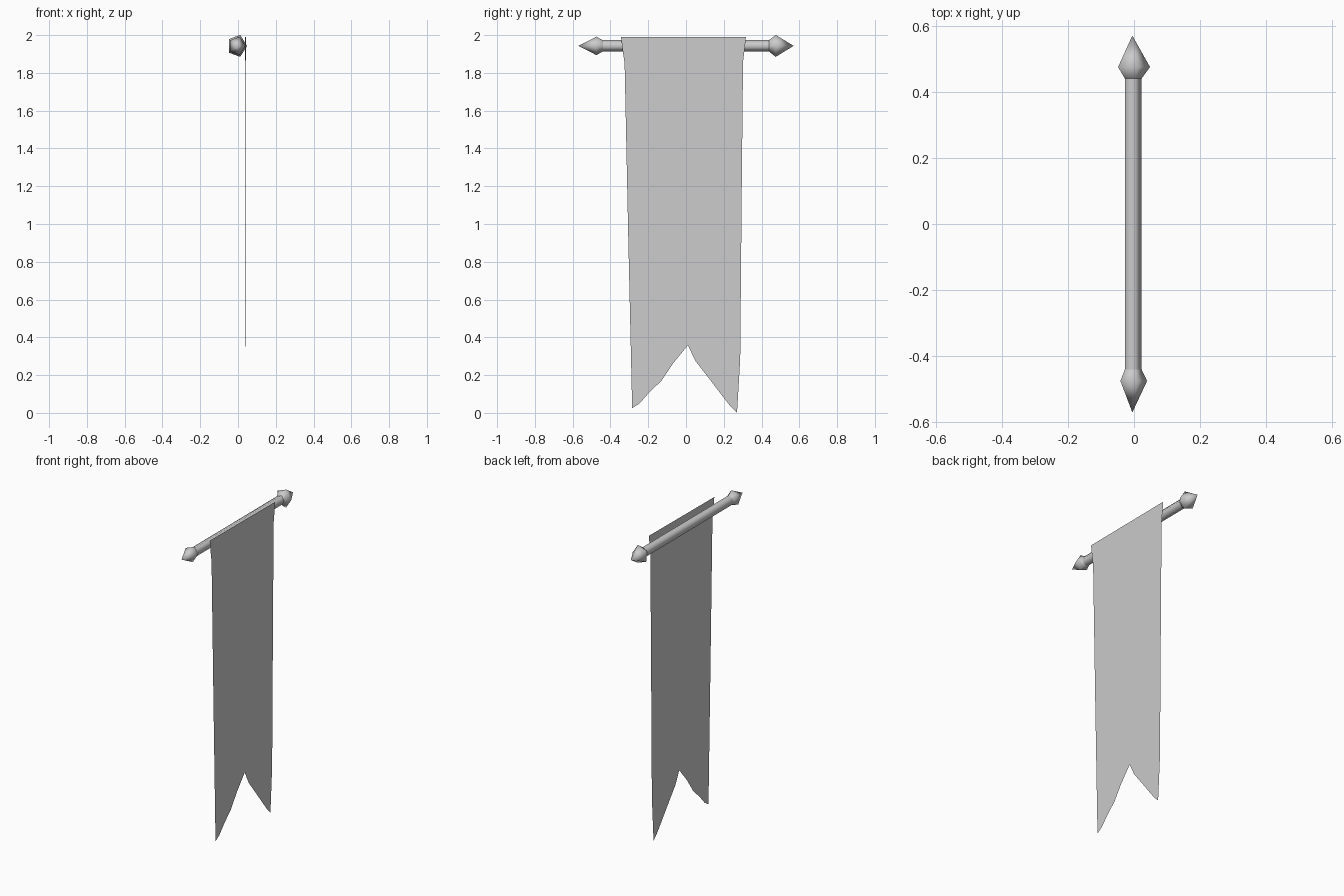
import bpy, bmesh
from math import cos, sin, tau

if "Cube" in bpy.data.objects:
    bpy.data.objects.remove(bpy.data.objects["Cube"])

CX, CZ, SIDES, SQUASH = -0.005, 1.943, 5, 0.875


def make_object(name, bm, smooth):
    bmesh.ops.recalc_face_normals(bm, faces=bm.faces)
    for f in bm.faces:
        f.smooth = smooth
    mesh = bpy.data.meshes.new(name)
    bm.to_mesh(mesh)
    bm.free()
    obj = bpy.data.objects.new(name, mesh)
    bpy.context.collection.objects.link(obj)
    return obj


def loft(name, sections):
    """Five-sided sweep along y through (y, radius); radius 0 makes a point."""
    bm = bmesh.new()
    rings = []
    for y, r in sections:
        if r == 0:
            rings.append([bm.verts.new((CX, y, CZ))] * SIDES)
        else:
            rings.append([bm.verts.new((CX + SQUASH * r * cos(tau * i / SIDES), y,
                                        CZ + r * sin(tau * i / SIDES)))
                          for i in range(SIDES)])
    for a, b in zip(rings, rings[1:]):
        for i in range(SIDES):
            j = (i + 1) % SIDES
            bm.faces.new(list(dict.fromkeys((a[i], a[j], b[j], b[i]))))
    return make_object(name, bm, True)


# Crossbar and the two pointed finials (the +y one is a little fatter)
loft("crossbar", [(-0.44, 0.032), (0.44, 0.032)])
for name, side, radius in (("finial_left", -1, 0.051), ("finial_right", 1, 0.061)):
    loft(name, [(side * 0.44, 0.032), (side * 0.475, radius), (side * 0.57, 0)])

# Hanging cloth: a single sheet with a swallowtail hem, split down the middle
left = [(-0.344, 1.99), (-0.337, 1.93), (-0.325, 1.85), (-0.305, 0.9), (-0.285, 0.025),
        (-0.246, 0.05), (-0.193, 0.11), (-0.13, 0.17), (-0.07, 0.26)]
right = [(0.05, 0.275), (0.12, 0.185), (0.19, 0.093), (0.235, 0.035), (0.27, 0.0),
         (0.287, 0.286), (0.295, 1.18), (0.302, 1.86), (0.311, 1.93), (0.317, 1.99)]
bm = bmesh.new()


def cloth_vert(p):
    return bm.verts.new((0.041 + 0.008 * p[0], p[0], p[1]))


notch, top = cloth_vert((0.01, 0.358)), cloth_vert((0.01, 1.99))
bm.faces.new([cloth_vert(p) for p in left] + [notch, top])
bm.faces.new([top, notch] + [cloth_vert(p) for p in right])
make_object("banner_cloth", bm, False)
